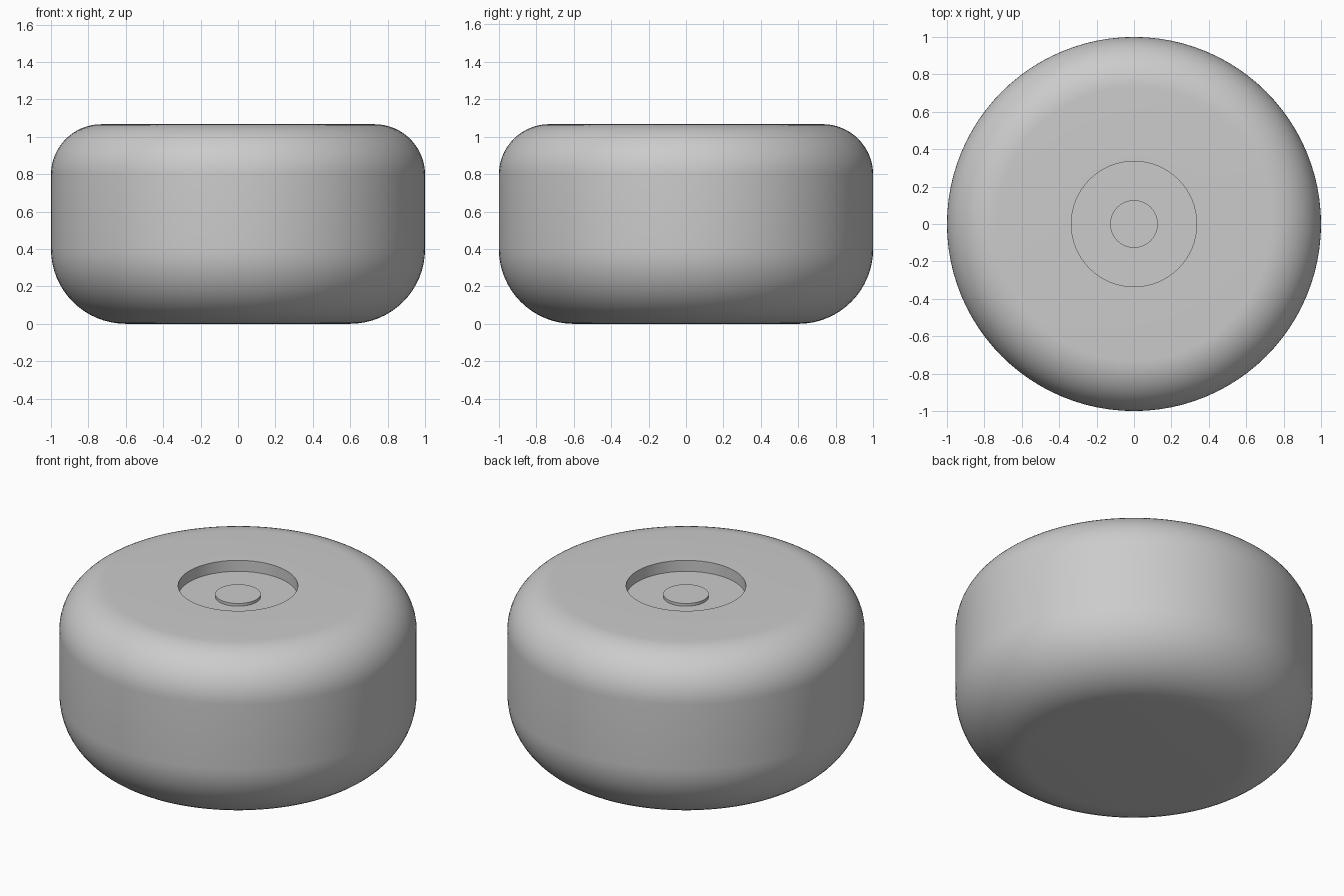
import bpy, bmesh, math

if "Cube" in bpy.data.objects:
    bpy.data.objects.remove(bpy.data.objects["Cube"])

SEG = 96
H, R = 1.067, 1.0          # overall height and radius
RB, RT = 0.40, 0.27        # bottom and top edge rounding
HOLE_R, FLOOR = 0.335, H - 0.068

grey = bpy.data.materials.new("plain_grey")
grey.diffuse_color = (0.6, 0.6, 0.6, 1)
grey.use_nodes = True
grey.node_tree.nodes["Principled BSDF"].inputs["Base Color"].default_value = grey.diffuse_color


def arc(cx, cz, r, a0, a1, n=16):
    return [(cx + r * math.cos(math.radians(a0 + (a1 - a0) * i / n)),
             cz + r * math.sin(math.radians(a0 + (a1 - a0) * i / n))) for i in range(n + 1)]


def lathe(name, profile):
    """Spin a (radius, z) profile that starts and ends on the axis."""
    bm = bmesh.new()
    vs = [bm.verts.new((r, 0, z)) for r, z in profile]
    es = [bm.edges.new(p) for p in zip(vs, vs[1:])]
    bmesh.ops.spin(bm, geom=vs + es, cent=(0, 0, 0), axis=(0, 0, 1),
                   angle=2 * math.pi, steps=SEG, use_merge=True)
    bmesh.ops.remove_doubles(bm, verts=bm.verts, dist=1e-5)
    bmesh.ops.recalc_face_normals(bm, faces=bm.faces)
    me = bpy.data.meshes.new(name)
    bm.to_mesh(me)
    bm.free()
    ob = bpy.data.objects.new(name, me)
    bpy.context.collection.objects.link(ob)
    me.materials.append(grey)
    bpy.ops.object.select_all(action='DESELECT')
    ob.select_set(True)
    bpy.context.view_layer.objects.active = ob
    bpy.ops.object.shade_smooth_by_angle(angle=math.radians(30))
    return ob


# rounded body with a round recess in the top
lathe("body", [(0, 0)] + arc(R - RB, RB, RB, -90, 0) + arc(R - RT, H - RT, RT, 0, 90)
      + [(HOLE_R, H), (HOLE_R, FLOOR), (0, FLOOR)])

# small button on the recess floor
lathe("button", [(0, FLOOR - 0.01), (0.127, FLOOR - 0.01),
                 (0.127, FLOOR + 0.017), (0, FLOOR + 0.017)])
